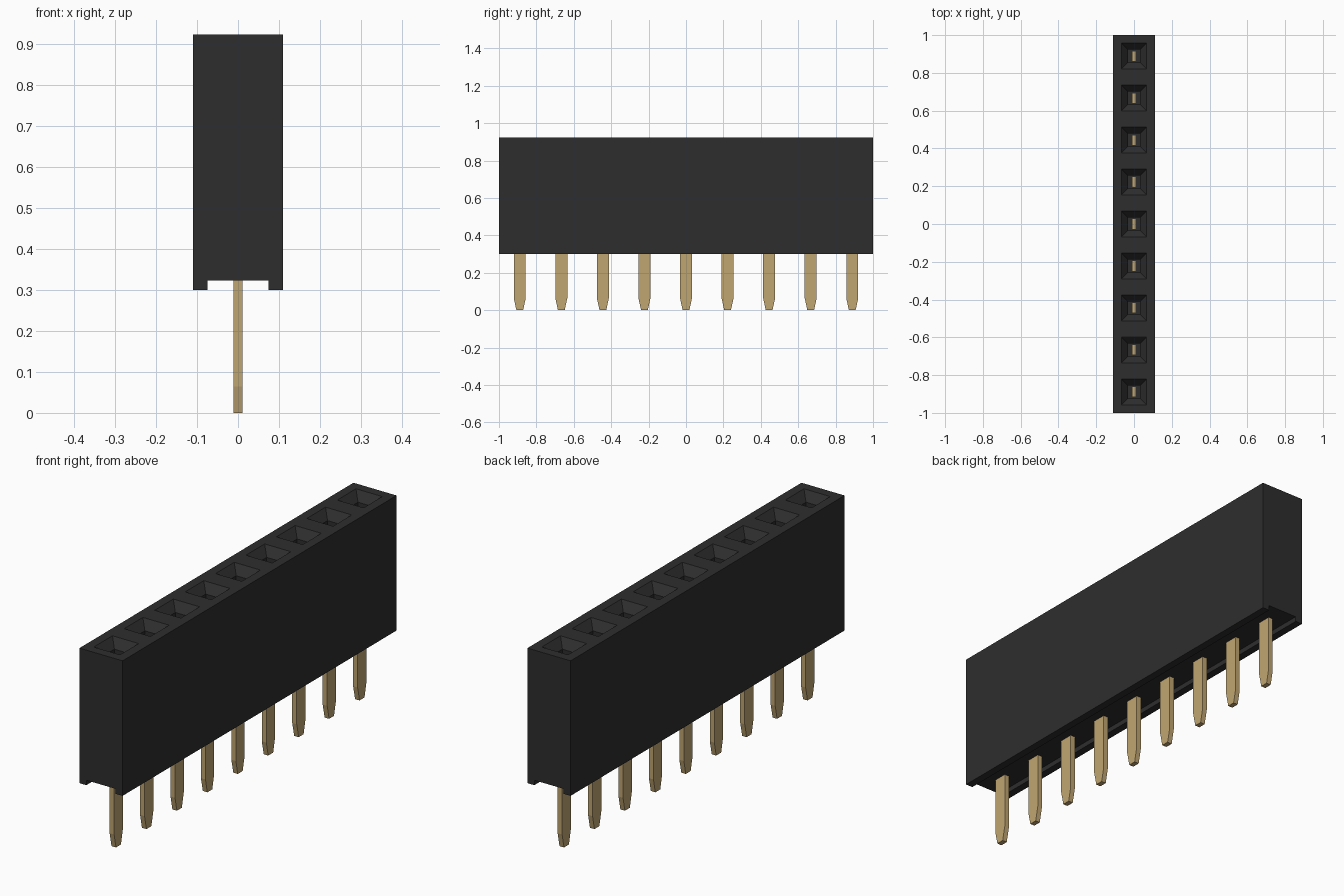
import bpy, bmesh
from mathutils import Vector

cube = bpy.data.objects.get("Cube")
if cube:
    bpy.data.objects.remove(cube, do_unlink=True)

COUNT = 9
PITCH = 2.0 / COUNT
TOP = 0.924


def material(name, rgb, rough):
    m = bpy.data.materials.new(name)
    m.use_nodes = True
    m.diffuse_color = (*rgb, 1)
    bsdf = m.node_tree.nodes["Principled BSDF"]
    bsdf.inputs["Base Color"].default_value = (*rgb, 1)
    bsdf.inputs["Roughness"].default_value = rough
    return m


def finish(bm, name, mat):
    bmesh.ops.recalc_face_normals(bm, faces=bm.faces)
    mesh = bpy.data.meshes.new(name)
    bm.to_mesh(mesh)
    bm.free()
    mesh.materials.append(mat)
    obj = bpy.data.objects.new(name, mesh)
    bpy.context.collection.objects.link(obj)
    return obj


black = material("black plastic", (0.027, 0.027, 0.027), 0.6)
gold = material("gold metal", (0.53, 0.38, 0.17), 0.5)

# Housing: profile with a channel underneath, extruded one cell at a time
profile = [(-0.11, 0.30), (-0.075, 0.30), (-0.075, 0.323), (0.075, 0.323),
           (0.075, 0.30), (0.11, 0.30), (0.11, TOP), (-0.11, TOP)]
bm = bmesh.new()
rings = [[bm.verts.new((x, -1 + i * PITCH, z)) for x, z in profile]
         for i in range(COUNT + 1)]
n = len(profile)
bm.faces.new(rings[0])
bm.faces.new(rings[-1])
cells = []
for a, b in zip(rings, rings[1:]):
    for k in range(n):
        j = (k + 1) % n
        face = bm.faces.new((a[k], a[j], b[j], b[k]))
        if k == n - 2:
            cells.append(face)
bmesh.ops.recalc_face_normals(bm, faces=bm.faces)

# Sockets: rim, tapered lead-in, then a straight shaft
bmesh.ops.inset_individual(bm, faces=cells, thickness=0.043, use_even_offset=True)
bmesh.ops.inset_individual(bm, faces=cells, thickness=0.034, use_even_offset=True)
bmesh.ops.translate(bm, verts=list({v for f in cells for v in f.verts}),
                    vec=Vector((0, 0, -0.04)))
floors = bmesh.ops.extrude_discrete_faces(bm, faces=cells)["faces"]
bmesh.ops.translate(bm, verts=list({v for f in floors for v in f.verts}),
                    vec=Vector((0, 0, -0.42)))
finish(bm, "housing", black)

# Pins: flat blade with a tapered tip, and a narrower contact inside the socket
blade = [(-0.018, 0), (0.018, 0), (0.032, 0.065), (0.032, 0.44), (0.028, 0.46),
         (0.028, 0.62), (-0.028, 0.62), (-0.028, 0.46), (-0.032, 0.44), (-0.032, 0.065)]
for i in range(COUNT):
    y0 = -1 + (i + 0.5) * PITCH
    bm = bmesh.new()
    face = bm.faces.new([bm.verts.new((-0.0115, y0 + y, z)) for y, z in blade])
    ext = bmesh.ops.extrude_face_region(bm, geom=[face])["geom"]
    bmesh.ops.translate(bm, verts=[g for g in ext if isinstance(g, bmesh.types.BMVert)],
                        vec=Vector((0.023, 0, 0)))
    finish(bm, f"pin_{i + 1}", gold)
